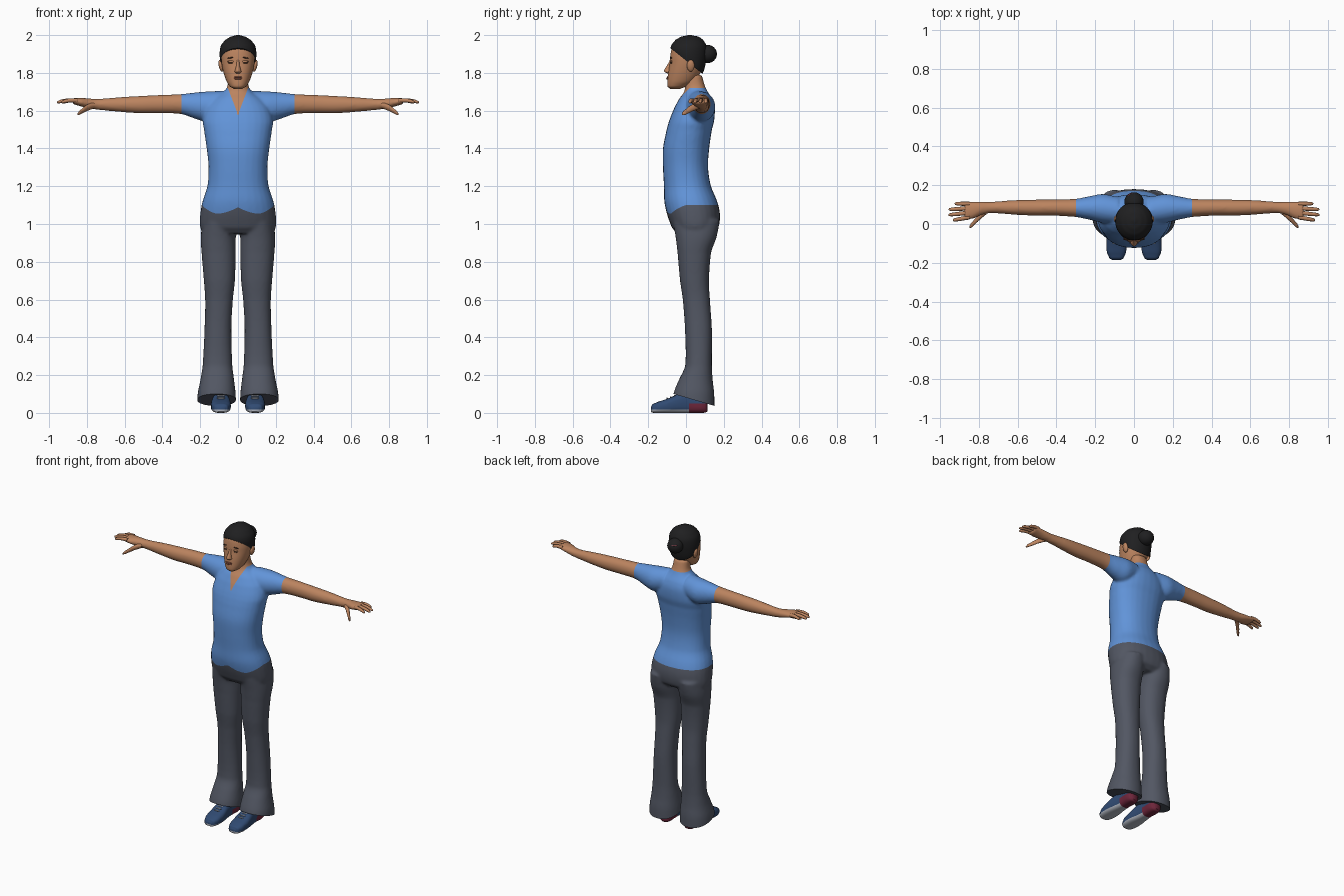
import bpy, bmesh, math
from mathutils import Vector, Matrix
from mathutils.bvhtree import BVHTree

if "Cube" in bpy.data.objects:
    bpy.data.objects.remove(bpy.data.objects["Cube"])


def material(name, r, g, b):
    m = bpy.data.materials.new(name)
    m.use_nodes = True
    m.diffuse_color = (r, g, b, 1)
    m.node_tree.nodes["Principled BSDF"].inputs["Base Color"].default_value = (r, g, b, 1)
    return m


SKIN = material("skin", .50, .23, .115)
SHIRT = material("shirt blue", .12, .295, .69)
PANTS = material("trouser grey", .085, .095, .125)
HAIR = material("hair black", .014, .014, .015)
NAVY = material("shoe navy", .03, .07, .17)
SOLE = material("sole pale grey", .45, .48, .54)
MAROON = material("heel maroon", .16, .02, .045)
LIPS = material("lips", .33, .11, .07)
DARK = material("eye brown", .05, .025, .015)
PINK = material("hair clip pink", .40, .08, .11)


def loft(bm, axis, sections, side=1, power=2.0, n=28, sub=4):
    """Skin smooth rings; each section is (position, low a, high a, low b, high b)."""
    s = [Vector(x) for x in sections]
    rows = []
    for i in range(len(s) - 1):
        p0, p1, p2, p3 = s[max(i - 1, 0)], s[i], s[i + 1], s[min(i + 2, len(s) - 1)]
        for k in range(sub):
            t = k / sub
            v = (p1 * 2 + (p2 - p0) * t + (p0 * 2 - p1 * 5 + p2 * 4 - p3) * t * t
                 + (p1 * 3 - p0 - p2 * 3 + p3) * t ** 3) / 2
            v[0] = p1[0] + (p2[0] - p1[0]) * t
            rows.append(v)
    rows.append(s[-1])
    rings = []
    for t, a0, a1, b0, b1 in rows:
        ring = []
        for j in range(n):
            c, d = math.cos(math.tau * j / n), math.sin(math.tau * j / n)
            a = (a0 + a1) / 2 + (a1 - a0) / 2 * math.copysign(abs(c) ** (2 / power), c)
            b = (b0 + b1) / 2 + (b1 - b0) / 2 * math.copysign(abs(d) ** (2 / power), d)
            x, y, z = {"x": (t, a, b), "y": (a, t, b), "z": (a, b, t)}[axis]
            ring.append(bm.verts.new((x * side, y, z)))
        rings.append(ring)
    faces = [bm.faces.new(rings[0]), bm.faces.new(rings[-1])]
    for r, q in zip(rings, rings[1:]):
        faces += [bm.faces.new((r[j], r[j - 1], q[j - 1], q[j])) for j in range(n)]
    bmesh.ops.recalc_face_normals(bm, faces=faces)


def cut(bm, co, normal, trim=False):
    geom = bm.verts[:] + bm.edges[:] + bm.faces[:]
    out = bmesh.ops.bisect_plane(bm, geom=geom, plane_co=co, plane_no=normal,
                                 dist=1e-5, clear_inner=trim)
    if trim:
        edges = [e for e in out["geom_cut"] if isinstance(e, bmesh.types.BMEdge)]
        bmesh.ops.holes_fill(bm, edges=edges, sides=0)


def cut_along(bm, height, trim=False):
    """Cut along the curved surface z = height(x, y)."""
    for v in bm.verts:
        v.co.z -= height(v.co.x, v.co.y)
    cut(bm, (0, 0, 0), (0, 0, 1), trim)
    for v in bm.verts:
        v.co.z += height(v.co.x, v.co.y)


def finish(name, bm, mats, rule=None):
    me = bpy.data.meshes.new(name)
    for m in mats:
        me.materials.append(m)
    if rule:
        for f in bm.faces:
            f.material_index = rule(f.calc_center_median())
    bm.to_mesh(me)
    bm.free()
    ob = bpy.data.objects.new(name, me)
    bpy.context.collection.objects.link(ob)
    return ob


def blob(name, loc, size, mat, tilt=0):
    bm = bmesh.new()
    bmesh.ops.create_uvsphere(bm, u_segments=20, v_segments=12, radius=1)
    bm.transform(Matrix.Translation(loc) @ Matrix.Rotation(tilt, 4, "Y")
                 @ Matrix.Diagonal((*size, 1)))
    return finish(name, bm, [mat])


# Body: torso, arms and legs fused into one skin
torso = [(1.79, .05, 0, .085), (1.73, .056, -.005, .1), (1.70, .075, -.01, .115),
         (1.665, .125, -.035, .138), (1.62, .165, -.06, .152), (1.55, .186, -.088, .15),
         (1.5, .18, -.103, .137), (1.4, .166, -.122, .123), (1.3, .156, -.122, .117),
         (1.2, .162, -.117, .132), (1.12, .188, -.115, .165), (1.05, .2, -.1, .18),
         (.98, .2, -.075, .172), (.95, .17, -.05, .14)]
arm = [(.08, 0, .14, 1.56, 1.705), (.16, .005, .155, 1.54, 1.702),
       (.22, .02, .145, 1.555, 1.697), (.3, .036, .13, 1.582, 1.688),
       (.42, .043, .127, 1.586, 1.683), (.52, .043, .126, 1.586, 1.678),
       (.62, .048, .123, 1.593, 1.672), (.74, .056, .115, 1.604, 1.663),
       (.79, .045, .116, 1.612, 1.665), (.83, .026, .116, 1.622, 1.668),
       (.875, .022, .115, 1.634, 1.668)]
leg = [(1.02, .012, .188, -.07, .178), (.93, .012, .197, -.055, .162),
       (.85, .012, .193, -.045, .133), (.7, .016, .181, -.032, .122),
       (.6, .027, .174, -.017, .127), (.45, .035, .177, -.006, .137),
       (.25, .03, .187, -.004, .137), (.17, .02, .2, -.04, .142),
       (.1, .012, .214, -.067, .15), (0, .01, .217, -.07, .15)]
bm = bmesh.new()
loft(bm, "z", [(z, -w, w, f, b) for z, w, f, b in torso], power=2.25)
for side in (1, -1):
    loft(bm, "x", arm, side)
    loft(bm, "z", leg, side, power=2.2)
body = finish("body", bm, [])
remesh = body.modifiers.new("fuse", "REMESH")
remesh.mode, remesh.voxel_size = "VOXEL", .008
soften = body.modifiers.new("soften", "SMOOTH")
soften.factor, soften.iterations = .5, 8
bpy.context.view_layer.update()
fused = bpy.data.meshes.new_from_object(
    body.evaluated_get(bpy.context.evaluated_depsgraph_get()))
bpy.data.objects.remove(body)


def shirt_hem(x, y):
    front = min(max(-y / .08, 0), 1)
    return 1.1 - front * (.012 + .033 * math.sin(math.pi * min(abs(x) / .22, 1)))


def collar(x, y):
    return min(1.72, 1.58 + 2.6 * abs(x)) if y < .04 else 1.72


def body_colour(c):
    if abs(c.x) > .3 or c.z > collar(c.x, c.y):
        return 0
    return 1 if c.z > shirt_hem(c.x, c.y) else 2


# Clothing edges cut into the skin
bm = bmesh.new()
bm.from_mesh(fused)
bpy.data.meshes.remove(fused)
cut_along(bm, lambda x, y: .081 - .29 * y, trim=True)
cut_along(bm, shirt_hem)
cut_along(bm, collar)
for side in (1, -1):
    cut(bm, (.3 * side, 0, 0), (1, 0, 0))
finish("clothed_body", bm, [SKIN, SHIRT, PANTS], body_colour)

# Head
bm = bmesh.new()
skull = [(1.715, .022, -.085, -.03), (1.727, .042, -.097, .0), (1.75, .058, -.099, .04),
         (1.78, .07, -.097, .065), (1.81, .079, -.093, .08), (1.85, .087, -.086, .09),
         (1.89, .09, -.083, .098), (1.93, .084, -.074, .095), (1.97, .05, -.045, .07)]
loft(bm, "z", [(z, -w, w, f, b) for z, w, f, b in skull], power=2.15, n=40)
tree = BVHTree.FromBMesh(bm)
finish("head", bm, [SKIN])


def face_y(x, z):
    return tree.ray_cast(Vector((x, -1, z)), Vector((0, 1, 0)))[0].y


# Face
bm = bmesh.new()
loft(bm, "z", [(1.797, -.011, .011, -.1, -.07), (1.805, -.018, .018, -.113, -.07),
               (1.815, -.015, .015, -.115, -.07), (1.84, -.009, .009, -.1, -.07),
               (1.868, -.007, .007, -.086, -.07)], n=16)
finish("nose", bm, [SKIN])
blob("upper_lip", (0, face_y(0, 1.777), 1.777), (.024, .006, .004), LIPS)
blob("lower_lip", (0, face_y(0, 1.769), 1.769), (.02, .007, .005), LIPS)
for side, label in ((1, "left"), (-1, "right")):
    x = .037 * side
    blob(label + "_eye", (x, face_y(x, 1.853), 1.853), (.015, .005, .004), DARK)
    blob(label + "_eyelid", (x, face_y(x, 1.86), 1.86), (.018, .006, .006), SKIN)
    blob(label + "_eyebrow", (x, face_y(x, 1.88), 1.88), (.021, .005, .003), DARK, .12 * side)
    blob(label + "_ear", (.09 * side, .025, 1.838), (.012, .02, .032), SKIN, .2 * side)

# Hair, bun and clip
bm = bmesh.new()
hair = [(1.77, .055, .0, .08), (1.82, .084, -.03, .097), (1.87, .095, -.065, .108),
        (1.91, .097, -.083, .112), (1.945, .09, -.078, .108), (1.975, .067, -.055, .09),
        (1.992, .038, -.025, .066), (2.0, .01, .01, .03)]
loft(bm, "z", [(z, -w, w, f, b) for z, w, f, b in hair], n=40)
cut_along(bm, lambda x, y: 1.865 - .8 * y, trim=True)
finish("hair", bm, [HAIR])
blob("hair_bun", (0, .114, 1.9), (.05, .05, .048), HAIR)
blob("hair_clip", (0, .14, 1.915), (.036, .021, .006), PINK, .15)

# Hands: fingers as (tip x, base y, tip y), plus thumb
fingers = {"index": (.935, .034, .02), "middle": (.958, .058, .047),
           "ring": (.957, .081, .075), "little": (.925, .104, .105)}
for side, label in ((1, "left"), (-1, "right")):
    for name, (tip, y0, y1) in fingers.items():
        bm = bmesh.new()
        rows = []
        for t, r in ((0, .011), (.5, .0105), (.85, .009), (.97, .006), (1, .002)):
            y, z = y0 + (y1 - y0) * t, 1.654 + .012 * t - .022 * t * t
            rows.append((.85 + (tip - .85) * t, y - r, y + r, z - r, z + r))
        loft(bm, "x", rows, side, n=12, sub=2)
        finish(f"{label}_{name}_finger", bm, [SKIN])
    bm = bmesh.new()
    loft(bm, "x", [(.76, .05, .09, 1.612, 1.645), (.8, .018, .052, 1.598, 1.632),
                   (.825, -.005, .022, 1.585, 1.612), (.842, -.02, .002, 1.577, 1.598),
                   (.85, -.021, -.012, 1.576, 1.585)], side, n=14)
    finish(label + "_thumb", bm, [SKIN])

# Shoes


def shoe_colour(c):
    if c.y > .015 and c.z < .05:
        return 2
    return 1 if c.z < .018 else 0


for side, label in ((1, "left"), (-1, "right")):
    bm = bmesh.new()
    loft(bm, "y", [(-.186, .07, .11, .006, .032), (-.178, .055, .126, .001, .046),
                   (-.145, .041, .14, 0, .06), (-.09, .038, .143, 0, .078),
                   (-.04, .044, .138, 0, .1), (.02, .05, .13, 0, .112),
                   (.08, .048, .132, 0, .1), (.105, .055, .125, .002, .09),
                   (.115, .07, .11, .01, .07)], side, power=2.9)
    for z in (.018, .05):
        cut(bm, (0, 0, z), (0, 0, 1))
    cut(bm, (0, .015, 0), (0, 1, 0))
    finish(label + "_shoe", bm, [NAVY, SOLE, MAROON], shoe_colour)
    for i in range(3):
        blob(f"{label}_lace_{i + 1}", (.09 * side, -.1 + .02 * i, .077 + .007 * i),
             (.022, .004, .004), SOLE)

# Smooth shading that keeps hems crisp
for ob in bpy.context.scene.objects:
    if ob.type == "MESH":
        ob.select_set(True)
        bpy.context.view_layer.objects.active = ob
bpy.ops.object.shade_smooth_by_angle(angle=math.radians(50))
